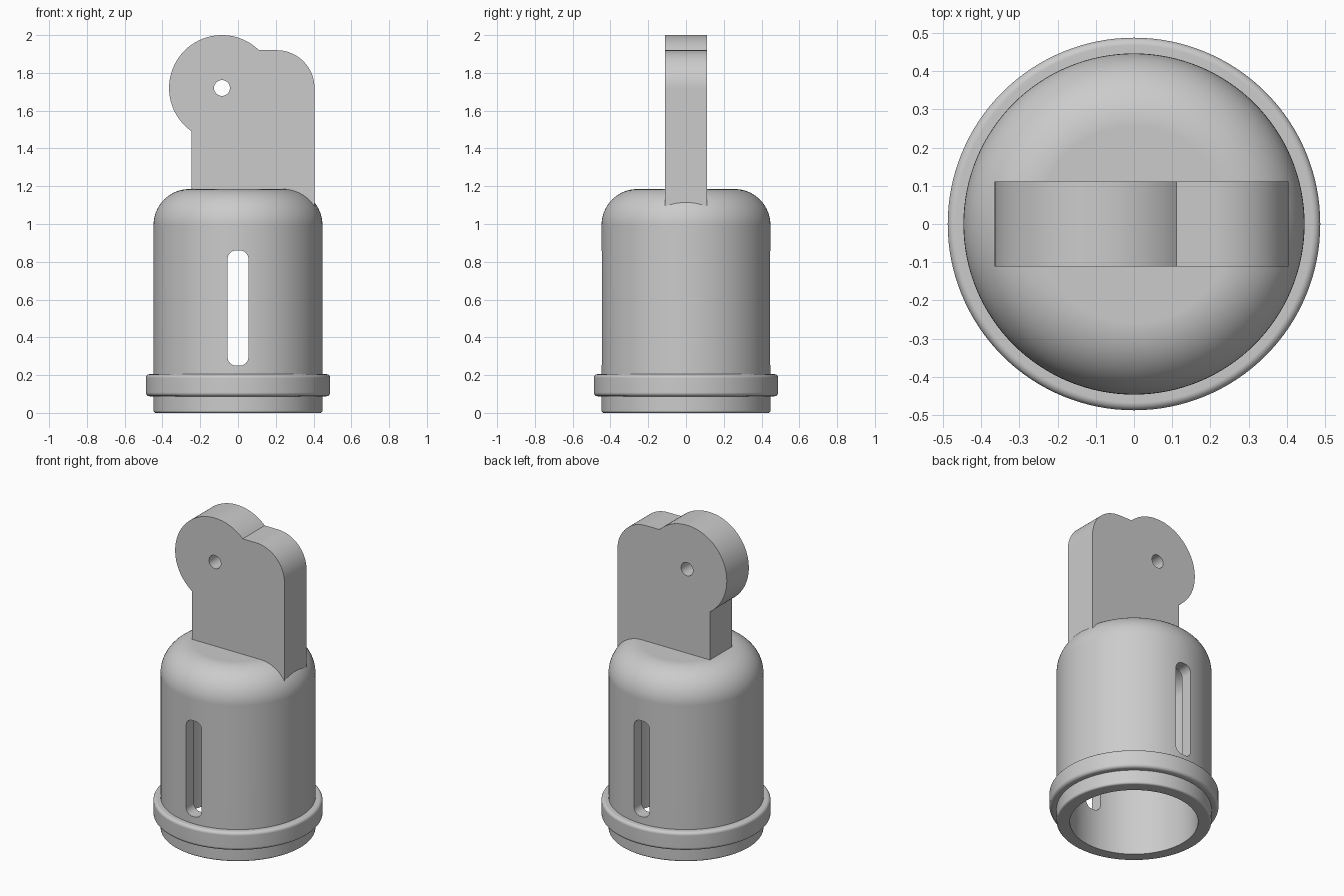
import bpy, bmesh
from math import sin, cos, pi, radians, atan2

cube = bpy.data.objects.get("Cube")
if cube:
    bpy.data.objects.remove(cube, do_unlink=True)

grey = bpy.data.materials.new("plain grey")
grey.use_nodes = True
colour = (0.6, 0.6, 0.6, 1)
grey.diffuse_color = colour
grey.node_tree.nodes["Principled BSDF"].inputs["Base Color"].default_value = colour


def arc(cx, cy, r, start, end, steps):
    """Points on an arc, angles in degrees."""
    angles = [radians(start + (end - start) * i / steps) for i in range(steps + 1)]
    return [(cx + r * cos(a), cy + r * sin(a)) for a in angles]


def finish(bm, name):
    bmesh.ops.remove_doubles(bm, verts=bm.verts, dist=1e-5)
    bmesh.ops.recalc_face_normals(bm, faces=bm.faces)
    mesh = bpy.data.meshes.new(name)
    bm.to_mesh(mesh)
    bm.free()
    mesh.materials.append(grey)
    obj = bpy.data.objects.new(name, mesh)
    bpy.context.collection.objects.link(obj)
    return obj


def lathe(name, profile, sides=128):
    """Solid of revolution from (radius, height) points off the axis."""
    bm = bmesh.new()
    rings = [[bm.verts.new((r * cos(2 * pi * i / sides), r * sin(2 * pi * i / sides), z))
              for i in range(sides)] for r, z in profile]
    for low, high in zip(rings, rings[1:]):
        for i in range(sides):
            j = (i + 1) % sides
            bm.faces.new((low[i], low[j], high[j], high[i]))
    bm.faces.new(rings[0][::-1])
    bm.faces.new(rings[-1])
    return finish(bm, name)


def plate(name, outline, half_depth):
    """Extrude an (x, z) outline along y."""
    bm = bmesh.new()
    face = bm.faces.new([bm.verts.new((x, -half_depth, z)) for x, z in outline])
    moved = bmesh.ops.extrude_face_region(bm, geom=[face])["geom"]
    verts = [v for v in moved if isinstance(v, bmesh.types.BMVert)]
    bmesh.ops.translate(bm, verts=verts, vec=(0, 2 * half_depth, 0))
    return finish(bm, name)


def combine(target, tool, operation):
    mod = target.modifiers.new(operation, "BOOLEAN")
    mod.operation, mod.solver, mod.object = operation, "EXACT", tool
    bpy.context.view_layer.objects.active = target
    bpy.ops.object.modifier_apply(modifier=mod.name)
    bpy.data.objects.remove(tool, do_unlink=True)


R, TOP, DOME = 0.447, 1.185, 0.19
RING, LOW, HIGH, EDGE = 0.488, 0.088, 0.205, 0.02

# Domed cup with a rounded collar near its foot
body = lathe("domed_body",
             arc(R - 0.012, 0.012, 0.012, -90, 0, 4)
             + [(R, LOW)]
             + arc(RING - EDGE, LOW + EDGE, EDGE, -90, 0, 6)
             + arc(RING - EDGE, HIGH - EDGE, EDGE, 0, 90, 6)
             + [(R, HIGH)]
             + arc(R - DOME, TOP - DOME, DOME, 0, 90, 16))

# Lug: round eye on the left joined to a round-shouldered block
ex, ez, er = -0.085, 1.72, 0.28
left, right, top = -0.246, 0.405, 1.92
notch = 45.6
lower = 360 - math_deg if (math_deg := 0) else 180 + atan2((er**2 - (left - ex)**2)**0.5, ex - left) * 180 / pi
lug = plate("lug",
            [(left, 1.0), (right, 1.0)]
            + arc(right - 0.2, top - 0.2, 0.2, 0, 90, 20)
            + arc(ex, ez, er, notch, lower, 56), 0.111)
combine(body, lug, "UNION")

# Pin hole through the eye
combine(body, plate("pin_hole", arc(ex, ez, 0.042, 0, 350, 35), 0.3), "DIFFERENCE")

# Hollow inside, open at the bottom
bore, ceiling, fillet = 0.37, 1.1, 0.115
cavity = lathe("cavity", [(bore, -0.1)]
               + arc(bore - fillet, ceiling - fillet, fillet, 0, 90, 12))
combine(body, cavity, "DIFFERENCE")

# Round-ended slot through front and back walls
w, low, high, r = 0.055, 0.25, 0.86, 0.045
slot = plate("slot",
             arc(w - r, high - r, r, 0, 90, 8) + arc(r - w, high - r, r, 90, 180, 8)
             + arc(r - w, low + r, r, 180, 270, 8) + arc(w - r, low + r, r, 270, 360, 8), 0.6)
combine(body, slot, "DIFFERENCE")

# Smooth curved walls, crisp edges
bpy.ops.object.select_all(action="DESELECT")
body.select_set(True)
bpy.context.view_layer.objects.active = body
bpy.ops.object.shade_smooth_by_angle(angle=radians(30))
weighted = body.modifiers.new("weighted_normals", "WEIGHTED_NORMAL")
weighted.keep_sharp = True
